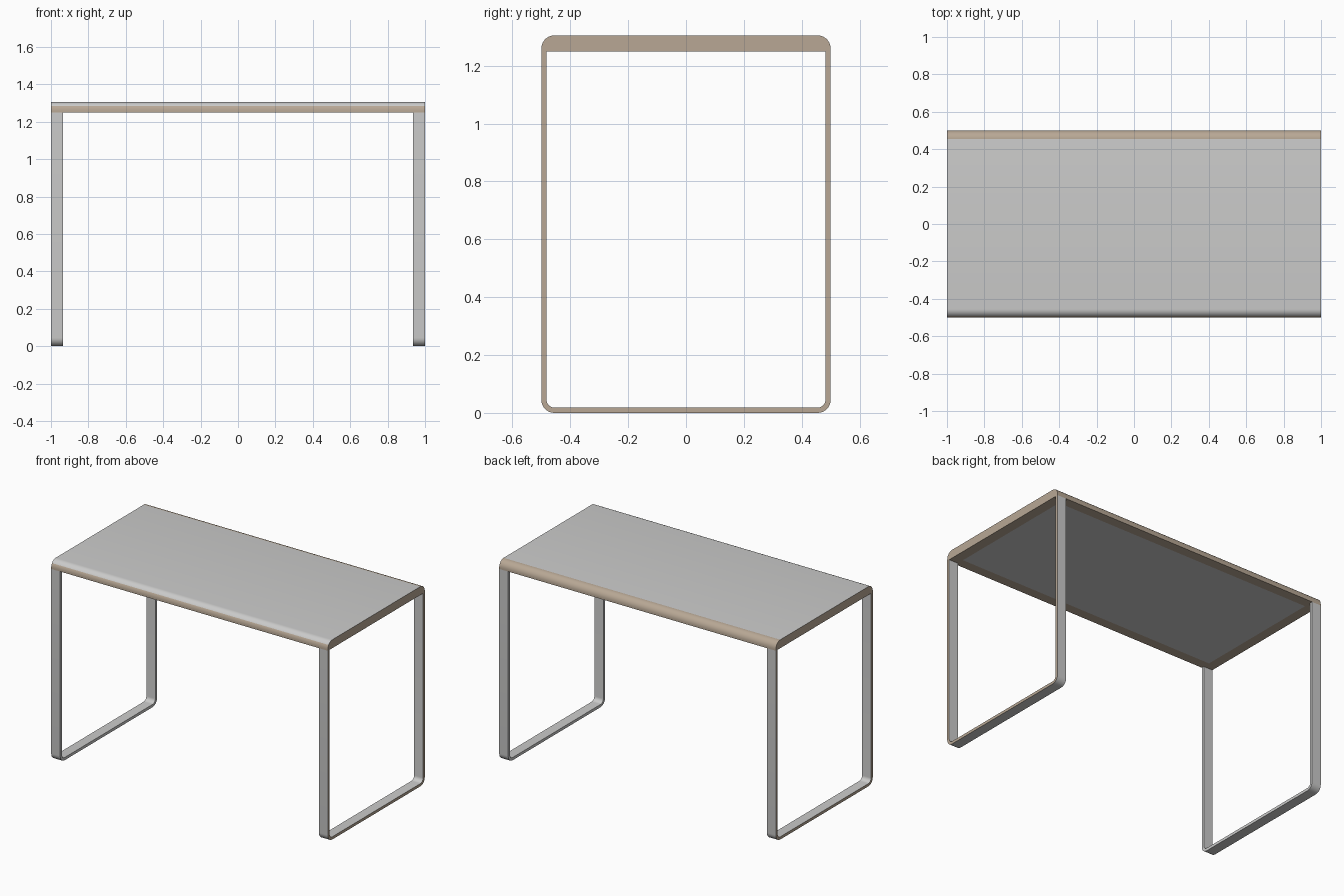
import bpy, bmesh, math

if "Cube" in bpy.data.objects:
    bpy.data.objects.remove(bpy.data.objects["Cube"])

TOP, UNDER = 1.305, 1.25      # table top heights
BAND, WIDTH = 0.018, 0.065    # leg strip thickness and width


def material(name, rgb):
    m = bpy.data.materials.new(name)
    m.diffuse_color = (*rgb, 1)
    m.use_nodes = True
    m.node_tree.nodes["Principled BSDF"].inputs["Base Color"].default_value = m.diffuse_color
    return m


grey = material("light_grey", (0.60, 0.60, 0.595))
tan = material("pale_wood", (0.48, 0.39, 0.30))


def arc(cy, cz, r, a0, a1, n=8):
    return [(cy + r * math.cos(math.radians(a0 + (a1 - a0) * i / n)),
             cz + r * math.sin(math.radians(a0 + (a1 - a0) * i / n)))
            for i in range(n + 1)]


def extrude_profile(bm, pts, x0, x1):
    """Close a y-z outline into a solid between two x positions."""
    a = [bm.verts.new((x0, y, z)) for y, z in pts]
    b = [bm.verts.new((x1, y, z)) for y, z in pts]
    bm.faces.new(a)
    bm.faces.new(b[::-1])
    n = len(pts)
    for i in range(n):
        j = (i + 1) % n
        bm.faces.new((a[j], a[i], b[i], b[j]))
    bmesh.ops.recalc_face_normals(bm, faces=bm.faces[:])
    bm.normal_update()


def finish(bm, name):
    me = bpy.data.meshes.new(name)
    bm.to_mesh(me)
    bm.free()
    me.materials.append(grey)
    me.materials.append(tan)
    ob = bpy.data.objects.new(name, me)
    bpy.context.collection.objects.link(ob)
    bpy.ops.object.select_all(action='DESELECT')
    ob.select_set(True)
    bpy.context.view_layer.objects.active = ob
    bpy.ops.object.shade_smooth_by_angle(angle=math.radians(35))
    return ob


# Table top: slab with rounded long edges, wood rim and grey faces
bm = bmesh.new()
r = 0.045
outline = ([(0.5, UNDER)] + arc(0.5 - r, TOP - r, r, 0, 90)
           + arc(-0.5 + r, TOP - r, r, 90, 180) + [(-0.5, UNDER)])
extrude_profile(bm, outline, -1, 1)
bottom = [f for f in bm.faces if f.normal.z < -0.9]
bmesh.ops.inset_region(bm, faces=bottom, thickness=WIDTH, use_even_offset=True)
bm.normal_update()
for f in bm.faces:
    c = f.calc_center_median()
    underside = f.normal.z < -0.9
    rim = abs(f.normal.x) > 0.9 or c.y > 0.455 or c.z < 1.283
    f.material_index = 1 if rim else 0
    if underside:
        f.material_index = 0 if f in bottom else 1
finish(bm, "table_top")

# Leg frame: flat strip bent into a U, mirrored to the other end
bm = bmesh.new()
ro, ri = 0.045, 0.045 - BAND
outer = ([(-0.5, UNDER)] + arc(-0.5 + ro, ro, ro, 180, 270)
         + arc(0.5 - ro, ro, ro, 270, 360) + [(0.5, UNDER)])
inner = ([(-0.5 + BAND, UNDER)] + arc(-0.5 + ro, ro, ri, 180, 270)
         + arc(0.5 - ro, ro, ri, 270, 360) + [(0.5 - BAND, UNDER)])
extrude_profile(bm, outer + inner[::-1], 1 - WIDTH, 1)
for f in bm.faces:
    f.material_index = 1 if f.normal.x > 0.9 else 0
bmesh.ops.triangulate(bm, faces=[f for f in bm.faces if len(f.verts) > 4])
legs = finish(bm, "leg_frames")
mirror = legs.modifiers.new("other_end", 'MIRROR')
mirror.use_axis = (True, False, False)
